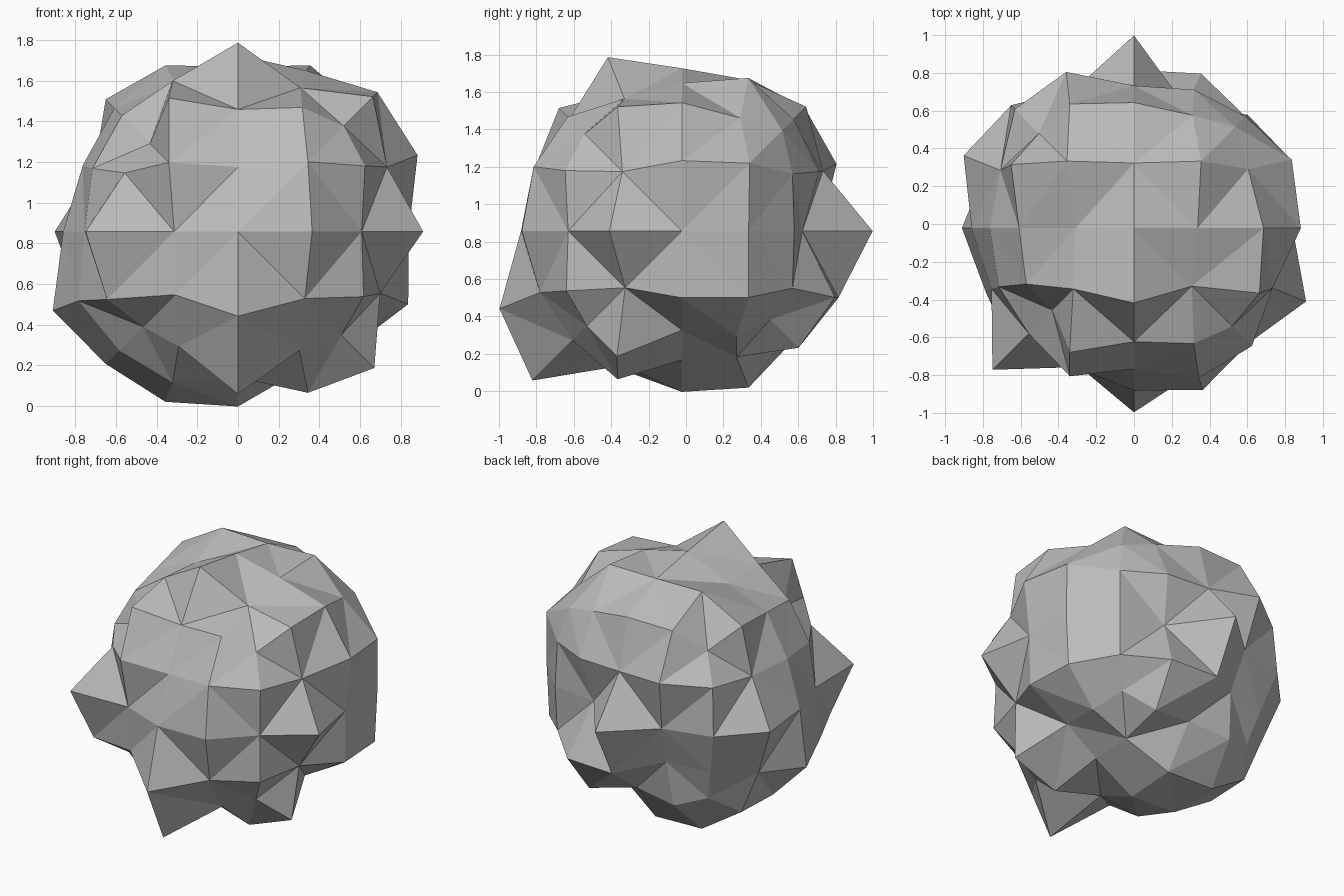
import bpy
import bmesh
from math import atan, radians
from mathutils import Vector

cube = bpy.data.objects.get("Cube")
if cube:
    bpy.data.objects.remove(cube, do_unlink=True)

CENTRE = Vector((0, -0.022, 0.857))
STEP = radians(22.5)

# Surface distance from the centre, in percent, for each layer of the block.
# Rows run front to back and columns run from -x to +x;
# the middle layers hold only their outer ring.
TOP = [[75, 99, 85, 92, 90],
       [86, 87, 101, 83, 100],
       [86, 79, 87, 86, 97],
       [98, 96, 88, 96, 91],
       [87, 99, 94, 90, 93]]
UPPER = [[84, 92, 81, 93, 94], [84, 86], [83, 96], [83, 98],
         [95, 97, 82, 86, 89]]
MIDDLE = [[106, 80, 86, 93, 86], [82, 99], [86, 84], [98, 91],
          [92, 80, 102, 70, 85]]
LOWER = [[97, 84, 106, 89, 93], [92, 82], [99, 91], [91, 96],
         [86, 75, 91, 96, 89]]
BOTTOM = [[81, 85, 113, 88, 88],
          [88, 87, 78, 93, 101],
          [92, 91, 86, 75, 75],
          [97, 97, 91, 79, 85],
          [89, 89, 79, 94, 82]]
LAYERS = [BOTTOM, LOWER, MIDDLE, UPPER, TOP]


def make_material(name, colour):
    mat = bpy.data.materials.new(name)
    mat.use_nodes = True
    mat.diffuse_color = colour
    bsdf = next(n for n in mat.node_tree.nodes if n.type == 'BSDF_PRINCIPLED')
    bsdf.inputs["Base Color"].default_value = colour
    bsdf.inputs["Roughness"].default_value = 0.9
    return mat


def radius(direction):
    """Look up the bump height for a direction on the rounded cube."""
    longest = max(abs(c) for c in direction)
    col, row, layer = (round(atan(c / longest) / STEP) + 2 for c in direction)
    values = LAYERS[layer][row]
    if len(values) == 2:
        col = 0 if col == 0 else 1
    return values[col] / 100


# Rounded cube, four quads along each edge
bm = bmesh.new()
bmesh.ops.create_cube(bm, size=2)
mesh = bpy.data.meshes.new("boulder")
bm.to_mesh(mesh)
bm.free()
boulder = bpy.data.objects.new("boulder", mesh)
bpy.context.collection.objects.link(boulder)
subsurf = boulder.modifiers.new("rounding", 'SUBSURF')
subsurf.levels = 2
bm = bmesh.new()
bm.from_object(boulder, bpy.context.evaluated_depsgraph_get())
boulder.modifiers.remove(subsurf)

# Rough, spiky boulder surface
for v in bm.verts:
    direction = v.co.normalized()
    v.co = CENTRE + direction * radius(direction)
bmesh.ops.triangulate(bm, faces=bm.faces[:], quad_method='SHORT_EDGE')
bmesh.ops.recalc_face_normals(bm, faces=bm.faces[:])
for f in bm.faces:
    f.smooth = False

bm.to_mesh(mesh)
bm.free()
mesh.materials.append(make_material("stone grey", (0.5, 0.5, 0.5, 1)))
